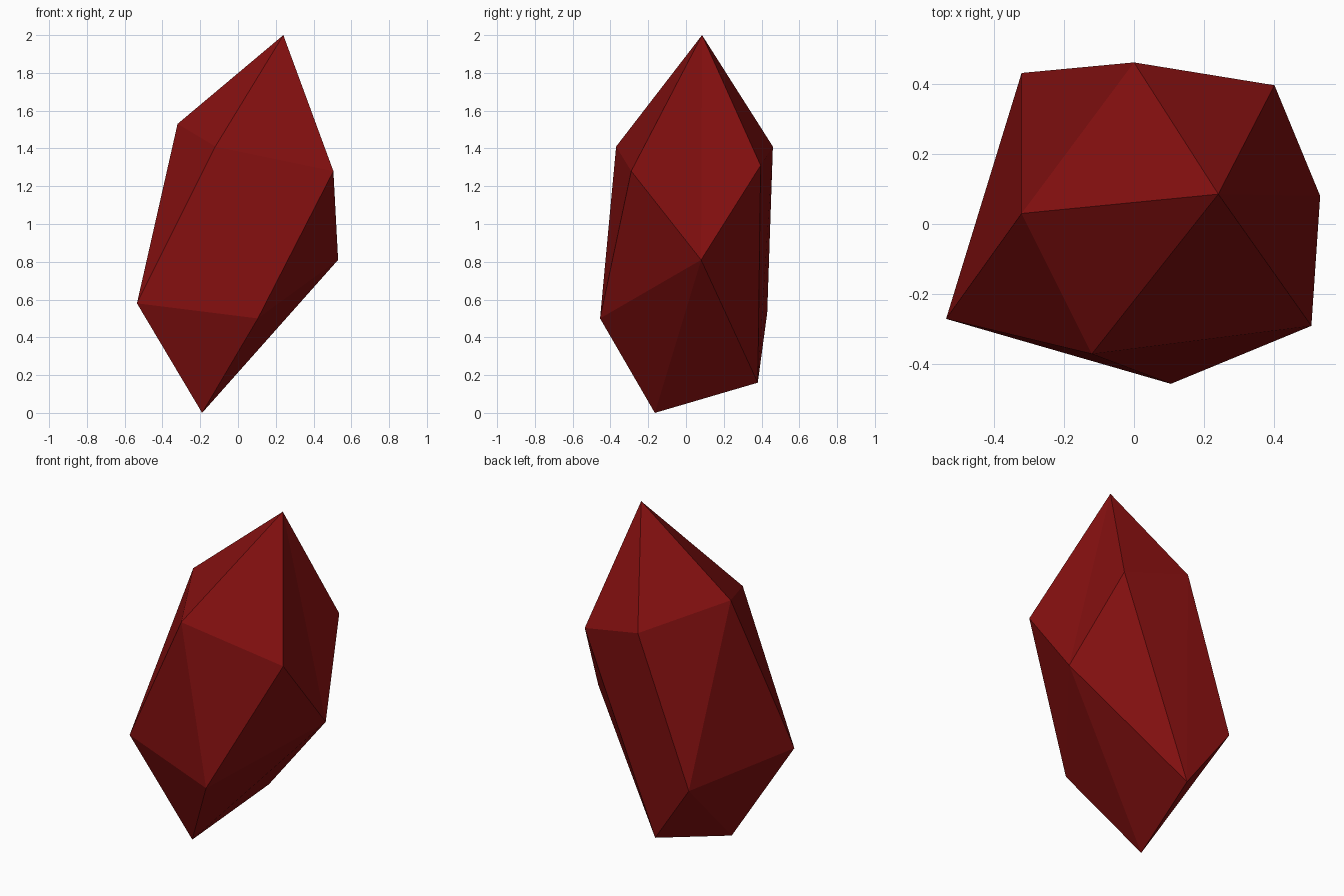
import bpy
import bmesh

cube = bpy.data.objects.get("Cube")
if cube:
    bpy.data.objects.remove(cube, do_unlink=True)

# Deep red crystal colour
red = bpy.data.materials.new("deep_red")
red.use_nodes = True
colour = (0.23, 0.005, 0.005, 1)
red.diffuse_color = colour
red.node_tree.nodes["Principled BSDF"].inputs["Base Color"].default_value = colour

# Crystal corners: tip, shoulder ring, lower ring, foot
bm = bmesh.new()
tip = bm.verts.new((0.24, 0.085, 2.0))
foot = bm.verts.new((-0.19, -0.165, 0.0))
upper = [bm.verts.new(p) for p in (
    (-0.32, 0.03, 1.53), (-0.12, -0.37, 1.41), (0.505, -0.29, 1.28),
    (0.40, 0.395, 1.31), (0.0, 0.46, 1.41))]
lower = [bm.verts.new(p) for p in (
    (-0.535, -0.27, 0.58), (0.105, -0.455, 0.50), (0.53, 0.08, 0.81),
    (-0.06, 0.38, 0.16), (-0.32, 0.43, 0.53))]

# Triangles around the tip, between the rings and around the foot
for i in range(5):
    j = (i + 1) % 5
    a, b, c, d = upper[i], upper[j], lower[i], lower[j]
    if i == 2:
        # the long side facets run straight up to the tip
        bm.faces.new((tip, a, c))
        bm.faces.new((tip, c, b))
    else:
        bm.faces.new((tip, a, b))
        bm.faces.new((a, c, b))
    bm.faces.new((b, c, d))
    bm.faces.new((foot, d, c))
bmesh.ops.recalc_face_normals(bm, faces=bm.faces)

mesh = bpy.data.meshes.new("crystal")
bm.to_mesh(mesh)
bm.free()
mesh.materials.append(red)
crystal = bpy.data.objects.new("crystal", mesh)
bpy.context.collection.objects.link(crystal)
